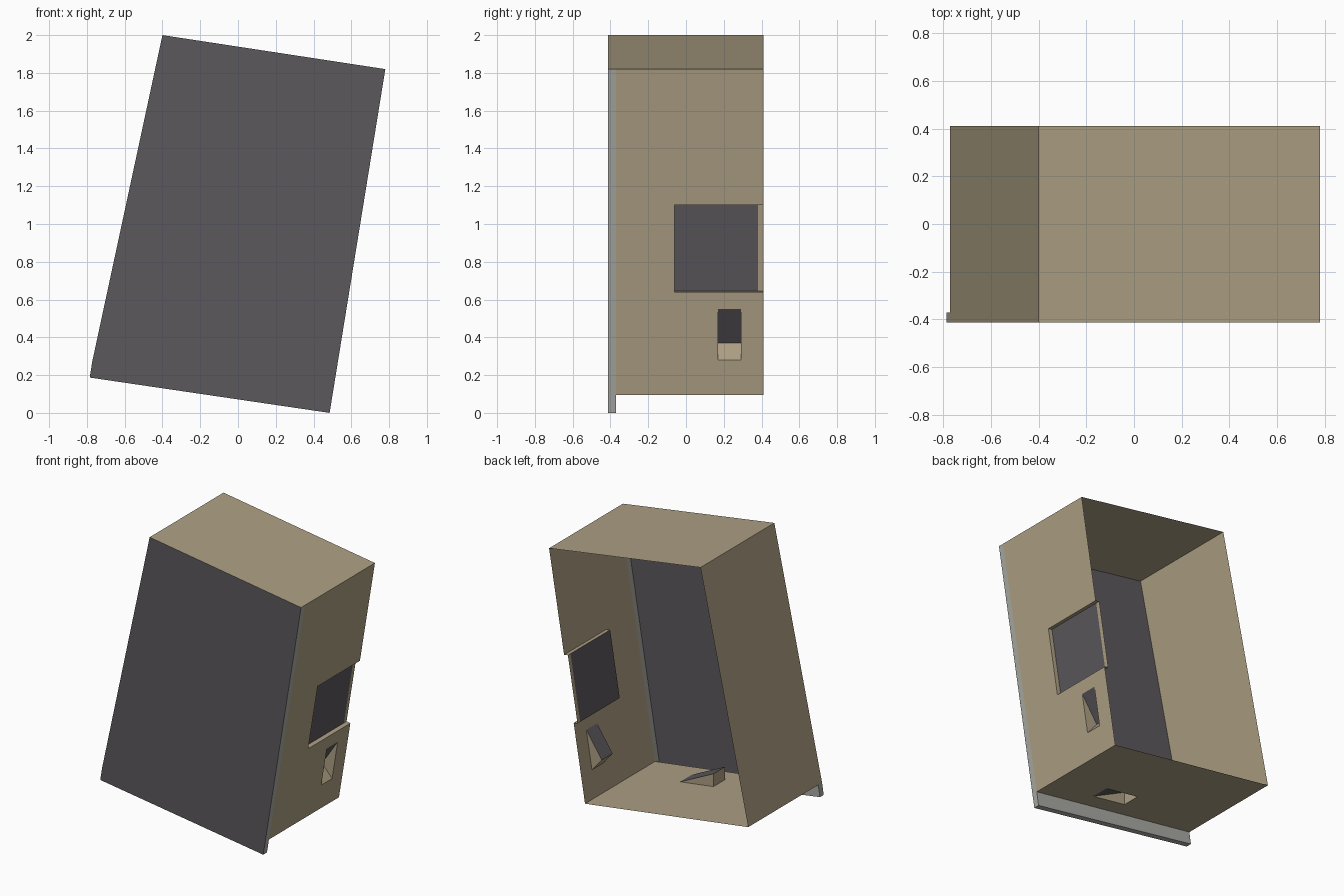
import bpy
from mathutils import Vector

if "Cube" in bpy.data.objects:
    bpy.data.objects.remove(bpy.data.objects["Cube"])


def material(name, rgb):
    m = bpy.data.materials.new(name)
    m.diffuse_color = (*rgb, 1)
    m.use_nodes = True
    m.node_tree.nodes["Principled BSDF"].inputs["Base Color"].default_value = m.diffuse_color
    return m


TAN = material("tan", (0.42, 0.35, 0.23))
DARK = material("dark_grey", (0.107, 0.098, 0.107))
GREY = material("light_grey", (0.40, 0.40, 0.37))

# Leaning outline, as (x, z) corners
TL, TR = (-0.40, 2.0), (0.78, 1.82)
BR, BL = (0.50, 0.095), (-0.772, 0.27)        # body bottom
PR, PL = (0.485, 0.0), (-0.785, 0.187)        # front panel bottom
FRONT, RIM, BACK = -0.412, -0.37, 0.41


def part(name, mat, faces):
    """Object made of flat faces, each a list of points."""
    verts, polys = [], []
    for f in faces:
        polys.append(range(len(verts), len(verts) + len(f)))
        verts += [tuple(p) for p in f]
    me = bpy.data.meshes.new(name)
    me.from_pydata(verts, [], [list(p) for p in polys])
    me.materials.append(mat)
    ob = bpy.data.objects.new(name, me)
    bpy.context.collection.objects.link(ob)
    return ob


def band(a, b, y0, y1):
    """Quad along an outline edge between two depths."""
    return [(a[0], y0, a[1]), (b[0], y0, b[1]), (b[0], y1, b[1]), (a[0], y1, a[1])]


def flat(points, y):
    return [(x, y, z) for x, z in points]


def sheet(P, us, vs, holes):
    """Grid of quads with the cells inside the holes left out."""
    out = []
    for u0, u1 in zip(us, us[1:]):
        for v0, v1 in zip(vs, vs[1:]):
            cu, cv = (u0 + u1) / 2, (v0 + v1) / 2
            if not any(a < cu < b and c < cv < d for a, b, c, d in holes):
                out.append([P(u0, v0), P(u1, v0), P(u1, v1), P(u0, v1)])
    return out


# Points on the right wall (y, z) and the floor (x, y); d goes inward
def wall(y, z, d=0):
    t = (z - BR[1]) / (TR[1] - BR[1])
    return Vector((BR[0] + t * (TR[0] - BR[0]) - 0.987 * d, y, z + 0.16 * d))


def floor(x, y, d=0):
    t = (x - BL[0]) / (BR[0] - BL[0])
    return Vector((x, y, BL[1] + t * (BR[1] - BL[1]) + d))


# Front panel and its grey rim
part("front_panel", DARK, [flat([PL, PR, TR, TL, BL], FRONT)])
part("panel_rim", GREY, [
    band(PR, BR, FRONT, RIM), band(BR, TR, FRONT, RIM),
    band(PL, PR, FRONT, RIM), band(BL, PL, FRONT, RIM),
    flat([PL, PR, BR, BL], RIM)])

# Plain walls of the open-backed body
part("top_wall", TAN, [band(TL, TR, FRONT, BACK)])
part("left_wall", TAN, [band(TL, BL, FRONT, BACK)])

# Right wall with a window recess (open at the back) and a small slot
wy0, wy1, wz0, wz1, wd = -0.06, 0.38, 0.64, 1.10, 0.03
sy0, sy1, sz0, szm, sz1, sd = 0.17, 0.29, 0.28, 0.355, 0.55, 0.09
faces = sheet(wall, [RIM, wy0, sy0, sy1, BACK], [BR[1], sz0, sz1, wz0, wz1, TR[1]],
              [(wy0, BACK, wz0, wz1), (sy0, sy1, sz0, sz1)])
for z in (wz0, wz1):
    faces.append([wall(wy0, z), wall(BACK, z), wall(BACK, z, wd), wall(wy0, z, wd)])
faces.append([wall(wy0, wz0), wall(wy0, wz1), wall(wy0, wz1, wd), wall(wy0, wz0, wd)])
faces.append([wall(wy1, wz0, wd), wall(BACK, wz0, wd), wall(BACK, wz1, wd), wall(wy1, wz1, wd)])
for y in (sy0, sy1):
    faces.append([wall(y, sz0), wall(y, szm, sd), wall(y, sz1)])
faces.append([wall(sy0, sz0), wall(sy1, sz0), wall(sy1, szm, sd), wall(sy0, szm, sd)])
part("right_wall", TAN, faces)
part("window_screen", DARK, [[wall(wy0, wz0, wd), wall(wy1, wz0, wd),
                              wall(wy1, wz1, wd), wall(wy0, wz1, wd)]])
part("slot_back", DARK, [[wall(sy0, szm, sd), wall(sy1, szm, sd),
                          wall(sy1, sz1), wall(sy0, sz1)]])

# Floor with a wedge-shaped slot rising into the body
fx0, fx1, fy0, fy1, fd = -0.13, 0.13, -0.25, -0.12, 0.09
faces = sheet(floor, [BL[0], fx0, fx1, BR[0]], [RIM, fy0, fy1, BACK],
              [(fx0, fx1, fy0, fy1)])
for y in (fy0, fy1):
    faces.append([floor(fx0, y), floor(fx1, y), floor(fx0, y, fd)])
faces.append([floor(fx0, fy0), floor(fx0, fy1), floor(fx0, fy1, fd), floor(fx0, fy0, fd)])
part("floor", TAN, faces)
part("floor_slot_top", DARK, [[floor(fx1, fy0), floor(fx1, fy1),
                               floor(fx0, fy1, fd), floor(fx0, fy0, fd)]])
